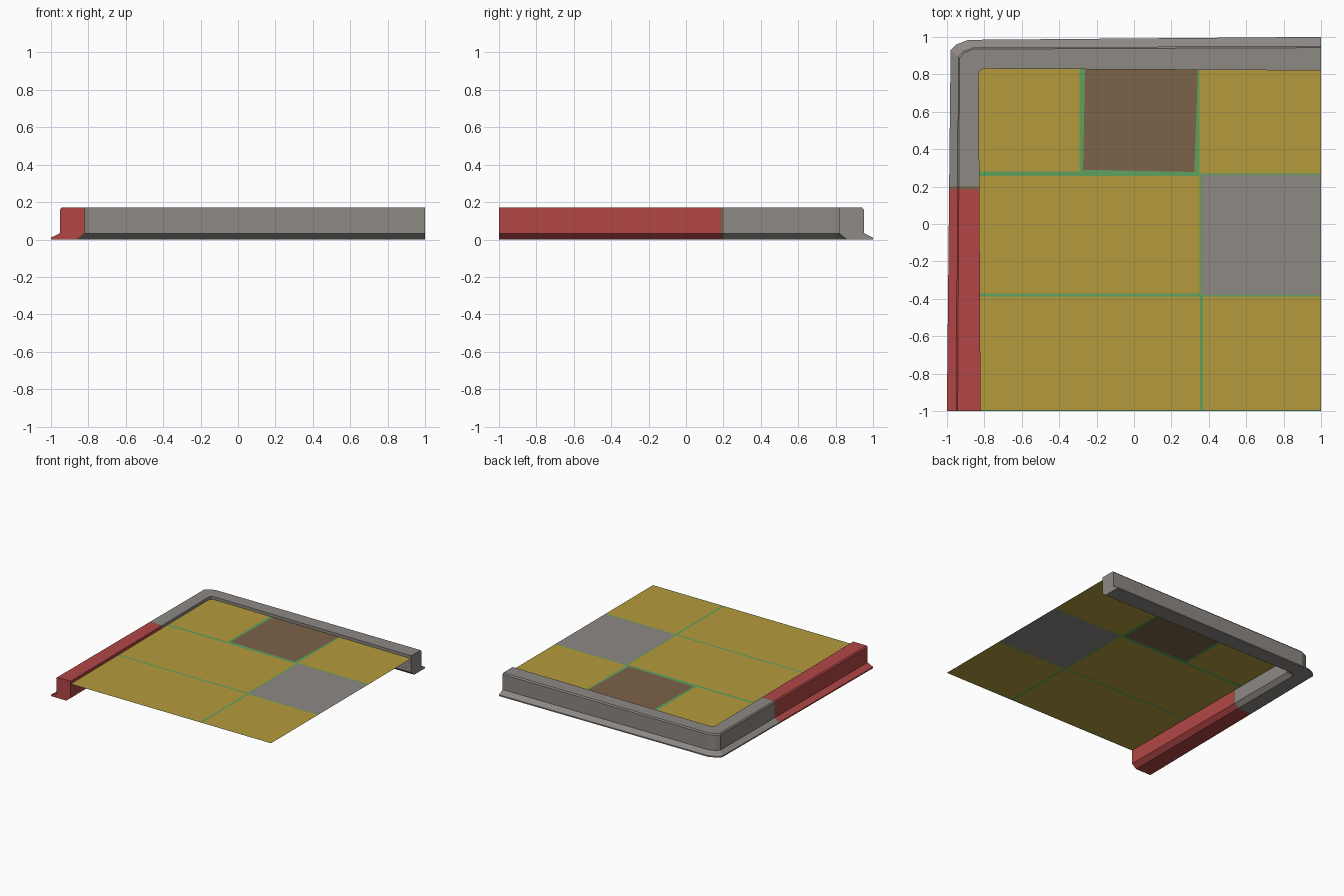
import bpy, bmesh
from mathutils import Vector

if "Cube" in bpy.data.objects:
    bpy.data.objects.remove(bpy.data.objects["Cube"])


def material(name, rgb):
    m = bpy.data.materials.new(name)
    lin = [((c / 255 + 0.055) / 1.055) ** 2.4 for c in rgb]
    m.diffuse_color = (*lin, 1)
    m.use_nodes = True
    m.node_tree.nodes["Principled BSDF"].inputs["Base Color"].default_value = m.diffuse_color
    return m


yellow = material("yellow slab", (180, 154, 60))
grey = material("grey stone", (141, 136, 132))
red = material("red paint", (178, 70, 70))
brown = material("brown dirt", (124, 98, 72))
green = material("green grass", (94, 162, 94))


def finish(bm, name, mat):
    bmesh.ops.recalc_face_normals(bm, faces=bm.faces)
    me = bpy.data.meshes.new(name)
    bm.to_mesh(me)
    bm.free()
    me.materials.append(mat)
    ob = bpy.data.objects.new(name, me)
    bpy.context.collection.objects.link(ob)
    return ob


# Curb: cross-section (0 = inner edge, 1 = outer edge, height) swept along stations
PROFILE = [(0.22, 0), (1, 0), (1, 0.01), (0.75, 0.032), (0.73, 0.035),
           (0.73, 0.16), (0.68, 0.17), (0, 0.17), (0, 0.032)]
STATIONS = [((-0.82, -1), (-1, -1)),
            ((-0.826, 0.185), (-0.988, 0.185)),
            ((-0.826, 0.2), (-0.988, 0.2)),
            ((-0.83, 0.80), (-0.98, 0.93)),
            ((-0.822, 0.822), (-0.948, 0.96)),
            ((-0.80, 0.83), (-0.885, 0.984)),
            ((1, 0.82), (1, 1))]


def curb(name, stations, mat):
    bm = bmesh.new()
    rings = []
    for a, b in stations:
        a, b = Vector(a), Vector(b)
        rings.append([bm.verts.new((*a.lerp(b, t), z)) for t, z in PROFILE])
    n = len(PROFILE)
    for r, s in zip(rings, rings[1:]):
        for i in range(n):
            j = (i + 1) % n
            bm.faces.new((r[i], r[j], s[j], s[i]))
    bm.faces.new(rings[0])
    bm.faces.new(rings[-1])
    return finish(bm, name, mat)


curb("red_curb", STATIONS[:2], red)
curb("curb_joint", STATIONS[1:3], brown)
curb("grey_corner_curb", STATIONS[2:], grey)

# Pavement: one flat sheet split into slabs and grassy joints
FLOOR = 0.147
L, B = -0.835, 0.835  # tucked just inside the curb


def rect(x0, x1, y0, y1):
    return [(x0, y0), (x1, y0), (x1, y1), (x0, y1)]


def sheet(name, polys, mat):
    bm = bmesh.new()
    for p in polys:
        f = bm.faces.new([bm.verts.new((x, y, FLOOR)) for x, y in p])
        if f.calc_area() and f.normal.z < 0:
            f.normal_flip()
    ob = finish(bm, name, mat)
    for p in ob.data.polygons:
        if p.normal.z < 0:
            p.flip()
    return ob


sheet("yellow_slabs", [
    rect(L, -0.29, 0.28, B),
    rect(0.35, 1, 0.27, B),
    rect(L, 0.35, -0.372, 0.256),
    rect(L, 0.352, -0.993, -0.388),
    rect(0.37, 1, -0.993, -0.388)], yellow)
sheet("grey_slab", [rect(0.362, 1, -0.38, 0.262)], grey)
dirt = [(-0.272, 0.29), (0.322, 0.278), (0.342, B), (-0.262, B)]
sheet("dirt_patch", [dirt], brown)
sheet("grass_joints", [
    rect(L, -0.29, 0.256, 0.28),
    [(-0.29, 0.256), (0.35, 0.256), dirt[1], dirt[0]],
    [(-0.29, 0.256), dirt[0], dirt[3], (-0.29, B)],
    [(0.35, 0.256), (0.35, B), dirt[2], dirt[1]],
    rect(0.35, 1, 0.262, 0.27),
    rect(0.35, 0.362, -0.372, 0.262),
    rect(L, 0.362, -0.388, -0.372),
    rect(0.362, 1, -0.388, -0.38),
    rect(0.352, 0.37, -0.993, -0.388),
    rect(L, 1, -1, -0.993)], green)
